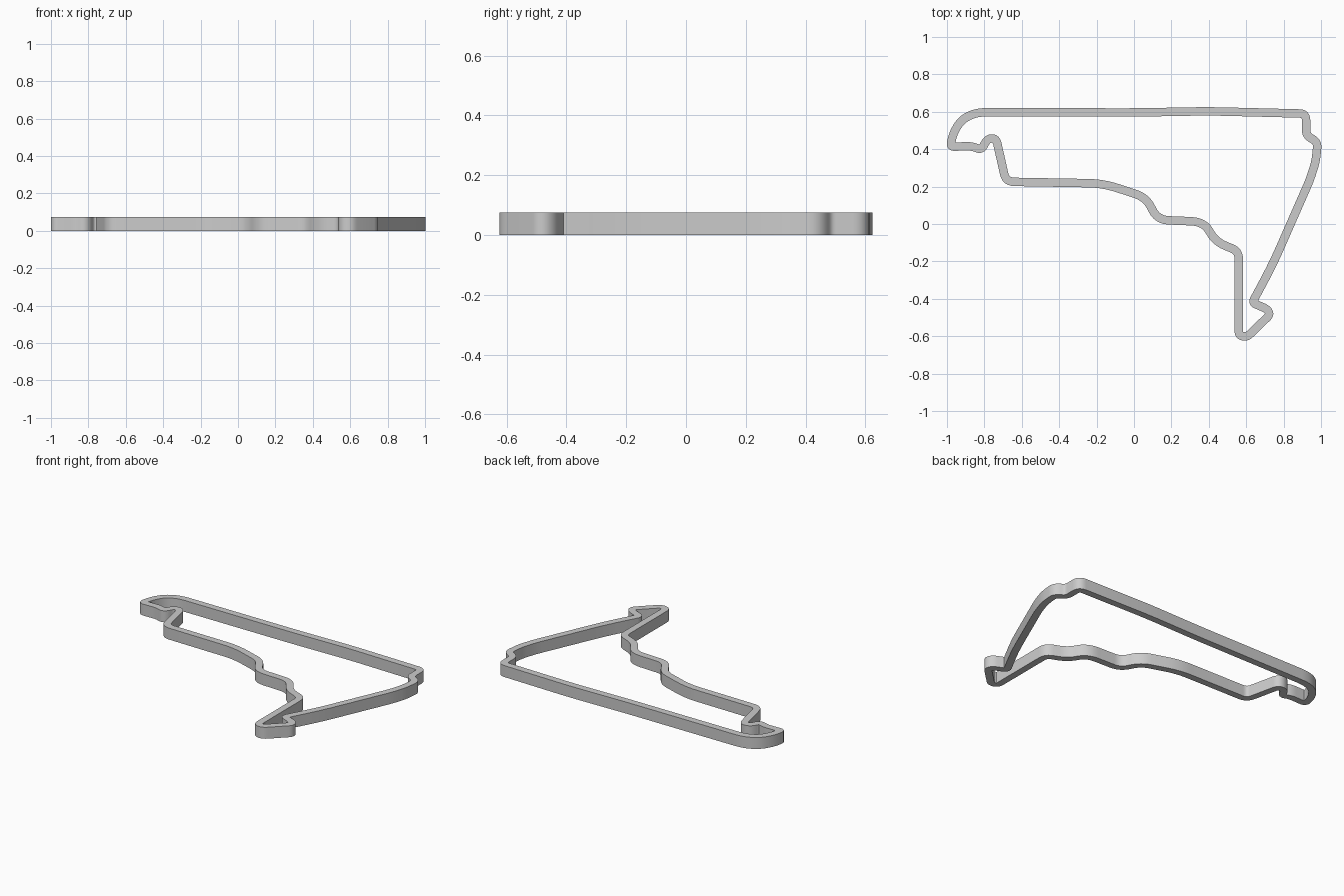
import bpy
import bmesh
from math import radians
from mathutils import Vector

WIDTH, HEIGHT, STEPS = 0.045, 0.075, 6

if "Cube" in bpy.data.objects:
    bpy.data.objects.remove(bpy.data.objects["Cube"])

# Centreline corners, clockwise: x, y, rounding length
corners = [
    (-0.84, 0.598, 0.06), (0.0, 0.596, 0.1), (0.4, 0.603, 0.1),
    (0.92, 0.59, 0.035), (0.92, 0.474, 0.03), (0.982, 0.438, 0.03),
    (0.972, 0.335, 0.04), (0.94, 0.235, 0.04), (0.74, -0.22, 0.1),
    (0.632, -0.421, 0.025), (0.712, -0.455, 0.025), (0.727, -0.485, 0.02),
    (0.603, -0.605, 0.025), (0.56, -0.595, 0.025), (0.56, -0.145, 0.04),
    (0.435, -0.095, 0.06), (0.375, 0.012, 0.07), (0.125, 0.022, 0.06),
    (0.065, 0.142, 0.06), (-0.165, 0.217, 0.08), (-0.685, 0.226, 0.045),
    (-0.737, 0.458, 0.03), (-0.785, 0.456, 0.03), (-0.815, 0.395, 0.035),
    (-0.865, 0.416, 0.03), (-0.983, 0.413, 0.025), (-0.965, 0.49, 0.05),
    (-0.92, 0.56, 0.05),
]


def rounded(points):
    """Replace every corner of a closed outline with a smooth bend."""
    result = []
    for i, (x, y, length) in enumerate(points):
        p = Vector((x, y))
        a = Vector(points[i - 1][:2]) - p
        b = Vector(points[(i + 1) % len(points)][:2]) - p
        start = p + a.normalized() * min(length, a.length * 0.47)
        end = p + b.normalized() * min(length, b.length * 0.47)
        for k in range(STEPS + 1):
            t = k / STEPS
            result.append(start * (1 - t) ** 2 + p * 2 * t * (1 - t) + end * t * t)
    return result


def offset(path, distance):
    """Shift a closed path sideways with mitred joints."""
    result = []
    for i, p in enumerate(path):
        a = (p - path[i - 1]).normalized()
        b = (path[(i + 1) % len(path)] - p).normalized()
        na, nb = Vector((-a.y, a.x)), Vector((-b.y, b.x))
        result.append(p + (na + nb) * distance / (1 + na.dot(nb)))
    return result


# Track band: rectangular section swept round the closed centreline
path = rounded(corners)
outer, inner = offset(path, WIDTH / 2), offset(path, -WIDTH / 2)
bm = bmesh.new()
rings = [[bm.verts.new((p.x, p.y, z)) for p in side]
         for side, z in ((outer, 0), (outer, HEIGHT), (inner, HEIGHT), (inner, 0))]
for r in range(4):
    low, high = rings[r], rings[(r + 1) % 4]
    for i in range(len(path)):
        bm.faces.new((low[i - 1], low[i], high[i], high[i - 1]))
bmesh.ops.recalc_face_normals(bm, faces=bm.faces)
mesh = bpy.data.meshes.new("circuit_band")
bm.to_mesh(mesh)
bm.free()
band = bpy.data.objects.new("circuit_band", mesh)
bpy.context.collection.objects.link(band)

# Plain grey finish
grey = bpy.data.materials.new("plain_grey")
grey.use_nodes = True
colour = (0.6, 0.6, 0.6, 1)
grey.diffuse_color = colour
grey.node_tree.nodes["Principled BSDF"].inputs["Base Color"].default_value = colour
mesh.materials.append(grey)

bpy.ops.object.select_all(action="DESELECT")
band.select_set(True)
bpy.context.view_layer.objects.active = band
bpy.ops.object.shade_smooth_by_angle(angle=radians(30))
